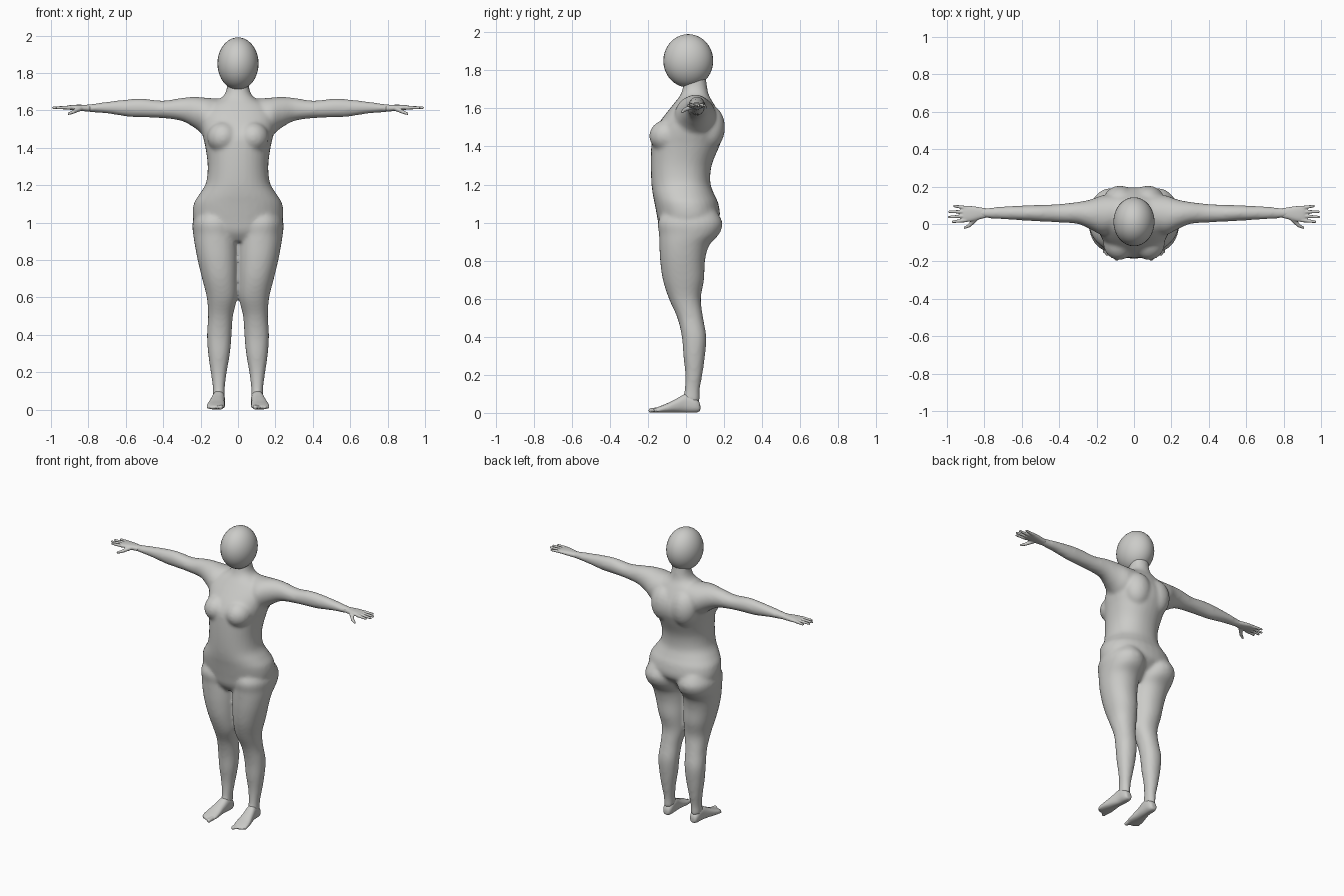
import bpy, bmesh, math
from mathutils import Vector, Matrix

cube = bpy.data.objects.get("Cube")
if cube:
    bpy.data.objects.remove(cube)

clay = bpy.data.materials.new("light grey clay")
clay.use_nodes = True
COLOUR = (0.6, 0.6, 0.58, 1)
clay.diffuse_color = COLOUR
clay.node_tree.nodes["Principled BSDF"].inputs["Base Color"].default_value = COLOUR


def spline(rings, steps=4):
    """Catmull-Rom interpolation through a list of number tuples."""
    out = []
    for i in range(len(rings) - 1):
        p0, p1 = rings[max(i - 1, 0)], rings[i]
        p2, p3 = rings[i + 1], rings[min(i + 2, len(rings) - 1)]
        for k in range(steps):
            t = k / steps
            out.append([b + 0.5 * t * (c - a + t * (2*a - 5*b + 4*c - d + t * (3*(b - c) + d - a)))
                        for a, b, c, d in zip(p0, p1, p2, p3)])
    return out + [list(rings[-1])]


def loft(bm, axis, rings, side=1, power=2.0, sides=32):
    """Tube of rounded sections: (position, low a, high a, low b, high b)."""
    loops = []
    for pos, a0, a1, b0, b1 in spline(rings):
        loop = []
        for k in range(sides):
            ang = math.tau * k / sides
            c, s = math.cos(ang), math.sin(ang)
            a = (a0 + a1) / 2 + (a1 - a0) / 2 * math.copysign(abs(c) ** (2 / power), c)
            b = (b0 + b1) / 2 + (b1 - b0) / 2 * math.copysign(abs(s) ** (2 / power), s)
            x, y, z = {"x": (pos, a, b), "y": (a, pos, b), "z": (a, b, pos)}[axis]
            loop.append(bm.verts.new((side * x, y, z)))
        loops.append(loop)
    for low, high in zip(loops, loops[1:]):
        for k in range(sides):
            n = (k + 1) % sides
            bm.faces.new((low[k], low[n], high[n], high[k]))
    bm.faces.new(loops[0])
    bm.faces.new(loops[-1])


def ball(bm, centre, size, side=1):
    matrix = Matrix.Translation((side * centre[0], centre[1], centre[2])) @ Matrix.Diagonal((*size, 1))
    bmesh.ops.create_uvsphere(bm, u_segments=32, v_segments=20, radius=1, matrix=matrix)


def digit(bm, start, end, r0, r1, side):
    """Tapered finger or toe with rounded ends."""
    p, q = (Vector((side * v[0], v[1], v[2])) for v in (start, end))
    turn = (q - p).to_track_quat("Z", "Y").to_matrix().to_4x4()
    bmesh.ops.create_cone(bm, cap_ends=True, segments=14, radius1=r0, radius2=r1,
                          depth=(q - p).length, matrix=Matrix.Translation((p + q) / 2) @ turn)
    ball(bm, start, (r0,) * 3, side)
    ball(bm, end, (r1,) * 3, side)


def finish(name, bm, voxel=0, smooth=0):
    """Turn the parts into one smooth skinned object."""
    bmesh.ops.recalc_face_normals(bm, faces=bm.faces)
    mesh = bpy.data.meshes.new(name)
    bm.to_mesh(mesh)
    bm.free()
    ob = bpy.data.objects.new(name, mesh)
    bpy.context.collection.objects.link(ob)
    if voxel:
        fuse = ob.modifiers.new("fuse", "REMESH")
        fuse.mode = "VOXEL"
        fuse.voxel_size = voxel
        relax = ob.modifiers.new("relax", "SMOOTH")
        relax.factor = 0.5
        relax.iterations = smooth
        bpy.context.view_layer.update()
        baked = bpy.data.meshes.new_from_object(ob.evaluated_get(bpy.context.evaluated_depsgraph_get()))
        ob.modifiers.clear()
        ob.data = baked
    ob.data.materials.clear()
    ob.data.materials.append(clay)
    for poly in ob.data.polygons:
        poly.use_smooth = True
    return ob


# Torso and neck: height, half width, front, back
torso = [(0.9, .13, -.1, .07), (0.95, .2, -.135, .11), (1.02, .24, -.15, .175),
         (1.1, .237, -.165, .17), (1.15, .208, -.175, .148), (1.21, .172, -.182, .128), (1.3, .162, -.185, .135),
         (1.4, .174, -.183, .175), (1.46, .188, -.176, .195), (1.52, .2, -.145, .194),
         (1.58, .2, -.1, .17), (1.63, .16, -.06, .143), (1.67, .085, -.03, .12),
         (1.72, .06, -.015, .11), (1.8, .06, -.01, .1)]
# Leg: height, inner, outer, front, back
leg = [(1.06, .03, .215, -.12, .16), (1, .002, .243, -.148, .192), (.94, 0, .24, -.142, .175),
       (.88, 0, .231, -.14, .122), (.8, 0, .216, -.136, .1), (.7, 0, .192, -.122, .095),
       (.6, .004, .167, -.09, .078), (.5, .027, .16, -.046, .09), (.4, .034, .166, -.022, .107),
       (.3, .043, .16, -.014, .1), (.2, .06, .146, -.004, .086), (.12, .07, .135, -.008, .072),
       (.06, .07, .135, -.02, .072)]
# Arm: reach, front, back, bottom, top
arm = [(.06, -.02, .15, 1.5, 1.66), (.16, -.06, .155, 1.46, 1.667), (.23, -.03, .132, 1.505, 1.672),
       (.3, 0, .118, 1.543, 1.667), (.4, .008, .107, 1.558, 1.652), (.5, .013, .102, 1.562, 1.662),
       (.58, .018, .1, 1.565, 1.66), (.7, .025, .094, 1.583, 1.646), (.8, .031, .086, 1.591, 1.632),
       (.84, .03, .09, 1.594, 1.63)]

bm = bmesh.new()
loft(bm, "z", [(z, -w, w, f, b) for z, w, f, b in torso], power=2.2)
for side in (-1, 1):
    loft(bm, "z", leg, side, 2.15)
    loft(bm, "x", arm, side)
    ball(bm, (.08, -.1, 1.455), (.085, .093, .085), side)   # breast
    ball(bm, (.075, .12, 1.5), (.09, .085, .12), side)      # shoulder blade
finish("body", bm, 0.01, 10)

# Head
bm = bmesh.new()
ball(bm, (0, .012, 1.85), (.11, .131, .14))
finish("head", bm)

# Hand sections run outward, foot sections run from toes to heel
palm = [(.79, .034, .084, 1.594, 1.628), (.83, .024, .09, 1.596, 1.63),
        (.87, .014, .096, 1.6, 1.63), (.905, .012, .096, 1.604, 1.627), (.918, .02, .09, 1.607, 1.622)]
fingers = [((.9, .02), (.968, .012)), ((.9, .043), (.988, .037)),
           ((.9, .065), (.986, .066)), ((.895, .086), (.96, .096))]
sole = [(-.168, .085, .15, .003, .022), (-.14, .072, .166, .001, .034), (-.1, .07, .163, .001, .05),
        (-.05, .072, .15, .002, .075), (0, .07, .138, .001, .1), (.045, .07, .134, .001, .085),
        (.068, .078, .126, .006, .06), (.075, .09, .115, .015, .04)]

for side, label in ((1, "left"), (-1, "right")):
    bm = bmesh.new()
    loft(bm, "x", palm, side, 2.4)
    for base, tip in fingers:
        digit(bm, (*base, 1.615), (*tip, 1.614), .011, .007, side)
    digit(bm, (.845, .03, 1.61), (.88, -.008, 1.592), .014, .01, side)    # thumb
    digit(bm, (.88, -.008, 1.592), (.905, -.02, 1.582), .01, .007, side)
    finish(label + "_hand", bm, 0.004, 3)

    bm = bmesh.new()
    loft(bm, "y", sole, side, 2.4)
    for i in range(5):
        x, size = .093 + .0165 * i, (.014 if i == 0 else .0105 - .0005 * i)
        digit(bm, (x - .002, -.145 + .004 * i, .016), (x, -.184 + .009 * i, .013), size, size * .9, side)
    finish(label + "_foot", bm, 0.004, 3)
